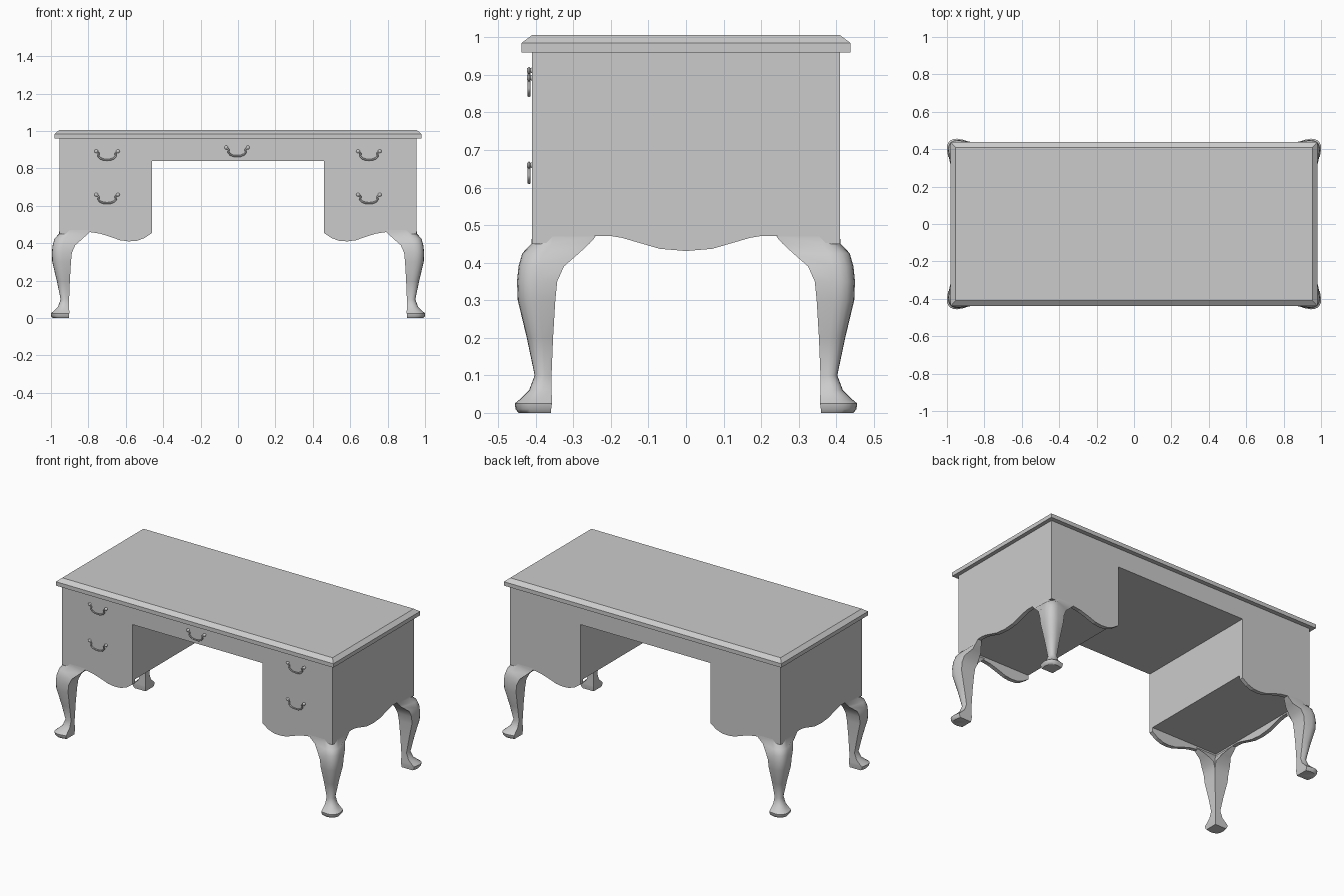
import bpy, bmesh, math
from mathutils import Vector

if "Cube" in bpy.data.objects:
    bpy.data.objects.remove(bpy.data.objects["Cube"])

BX, BY, T = 0.955, 0.41, 0.025    # body half sizes, panel thickness


def finish(name, bm, smooth=None):
    bmesh.ops.remove_doubles(bm, verts=bm.verts, dist=1e-5)
    bmesh.ops.recalc_face_normals(bm, faces=bm.faces)
    me = bpy.data.meshes.new(name)
    bm.to_mesh(me)
    bm.free()
    ob = bpy.data.objects.new(name, me)
    bpy.context.collection.objects.link(ob)
    if smooth:
        bpy.ops.object.select_all(action='DESELECT')
        ob.select_set(True)
        bpy.context.view_layer.objects.active = ob
        bpy.ops.object.shade_smooth_by_angle(angle=math.radians(smooth))
    return ob


def loft(name, rings, smooth=None):
    """Join equal-length rings of points and cap both ends."""
    bm = bmesh.new()
    vs = [[bm.verts.new(p) for p in r] for r in rings]
    n = len(rings[0])
    for a, b in zip(vs, vs[1:]):
        for k in range(n):
            bm.faces.new((a[k], a[(k + 1) % n], b[(k + 1) % n], b[k]))
    bm.faces.new(vs[0])
    bm.faces.new(vs[-1])
    return finish(name, bm, smooth)


def front_slab(name, profile, y0, y1):
    return loft(name, [[(x, y, z) for x, z in profile] for y in (y0, y1)])


def mirrored(half):
    """Half outline (x >= 0) to a full closed outline."""
    return half + [(-x, z) for x, z in reversed(half)]


# Table top with chamfered upper edge
loft("desk_top", [[(x, y, z), (-x, y, z), (-x, -y, z), (x, -y, z)]
                  for x, y, z in ((0.98, 0.438, 0.96), (0.98, 0.438, 0.985), (0.955, 0.41, 1.006))])

# Inner carcass: two pedestals with recessed floors joined by the centre drawer
front_slab("carcass", mirrored([(0.46, 0.84), (0.46, 0.48), (BX - T, 0.48), (BX - T, 0.96)]),
           -BY + T, BY - T)

# Front and back panels with scalloped aprons
wave = [(0.46, 0.455), (0.50, 0.428), (0.54, 0.413), (0.585, 0.41), (0.63, 0.416), (0.69, 0.437),
        (0.74, 0.452), (0.80, 0.461), (0.86, 0.456), (0.92, 0.45), (BX, 0.45)]
panel = mirrored([(0.46, 0.84)] + wave + [(BX, 0.96)])
front_slab("front_panel", panel, -BY, -BY + T)
front_slab("back_panel", panel, BY - T, BY)

# Side panels with scalloped aprons
side = mirrored([(0.07, 0.437), (0.17, 0.466), (0.20, 0.471), (0.24, 0.471),
                 (0.33, 0.455), (BY, 0.45), (BY, 0.96)])
side.append((0, 0.431))
for s, label in ((1, "right"), (-1, "left")):
    loft(label + "_panel", [[(s * x, y, z) for y, z in side] for x in (BX - T, BX)])

# Cabriole legs: (height, outer, wing end, inner face), measured from body corner
SECTIONS = [(0.0, 0.036, -0.050, -0.050), (0.01, 0.044, -0.051, -0.051),
            (0.025, 0.046, -0.053, -0.053), (0.035, 0.034, -0.053, -0.053),
            (0.06, 0.008, -0.052, -0.052), (0.10, -0.007, -0.052, -0.052),
            (0.20, 0.014, -0.056, -0.056), (0.30, 0.038, -0.062, -0.062),
            (0.35, 0.040, -0.067, -0.067), (0.39, 0.036, -0.085, -0.075),
            (0.425, 0.026, -0.125, -0.06), (0.45, 0.002, -0.152, -0.04),
            (0.47, 0.0, -0.17, -0.025)]


def leg_ring(z, o, i, w):
    tip = 0.001 if z > 0.41 else o - 0.008     # bracket wings fade into the panels
    m = o - min(0.055, 0.6 * (o - i))
    pts = [(i, min(tip, o))]
    for k in range(6):                          # rounded outer corner
        t = k / 5
        p = (1 - t) ** 2 * Vector((m, o)) + 2 * t * (1 - t) * Vector((o, o)) + t * t * Vector((o, m))
        pts.append((p.x, p.y))
    return pts + [(min(tip, o), i), (w, i), (w, w), (i, w)]


for sx, sl in ((1, "right"), (-1, "left")):
    for sy, fl in ((-1, "front"), (1, "back")):
        loft(f"{fl}_{sl}_leg", [[(sx * (BX + p), sy * (BY + q), s[0]) for p, q in leg_ring(*s)]
                                for s in SECTIONS], smooth=45)


# Drawer handles: two knobs and a drooping bail
def tube(name, pts, r, sides=6):
    rings = []
    for k, p in enumerate(pts):
        d = (Vector(pts[min(k + 1, len(pts) - 1)]) - Vector(pts[max(k - 1, 0)])).normalized()
        n = Vector((-d.z, 0, d.x))
        rings.append([Vector(p) + r * (math.cos(a) * n + math.sin(a) * Vector((0, 1, 0)))
                      for a in (2 * math.pi * j / sides for j in range(sides))])
    return loft(name, rings, smooth=60)


def handle(cx, cz):
    half = [(0.056, 0.0), (0.044, -0.012), (0.047, -0.026), (0.036, -0.038), (0.018, -0.045)]
    path = [(-x, z) for x, z in half] + [(0, -0.046)] + half[::-1]
    tube("handle_bail", [(cx + x, -BY - 0.008, cz + z) for x, z in path], 0.005)
    for s in (-1, 1):
        knob = [(0.009, 0.002), (0.006, -0.004), (0.010, -0.008), (0.006, -0.013)]
        loft("handle_knob", [[(cx + s * 0.058 + r * math.cos(a), -BY + y, cz + r * math.sin(a))
                              for a in (math.pi * j / 5 for j in range(10))] for r, y in knob], smooth=60)


for cx, cz in ((-0.70, 0.892), (0.70, 0.892), (-0.70, 0.66), (0.70, 0.66), (-0.005, 0.912)):
    handle(cx, cz)
